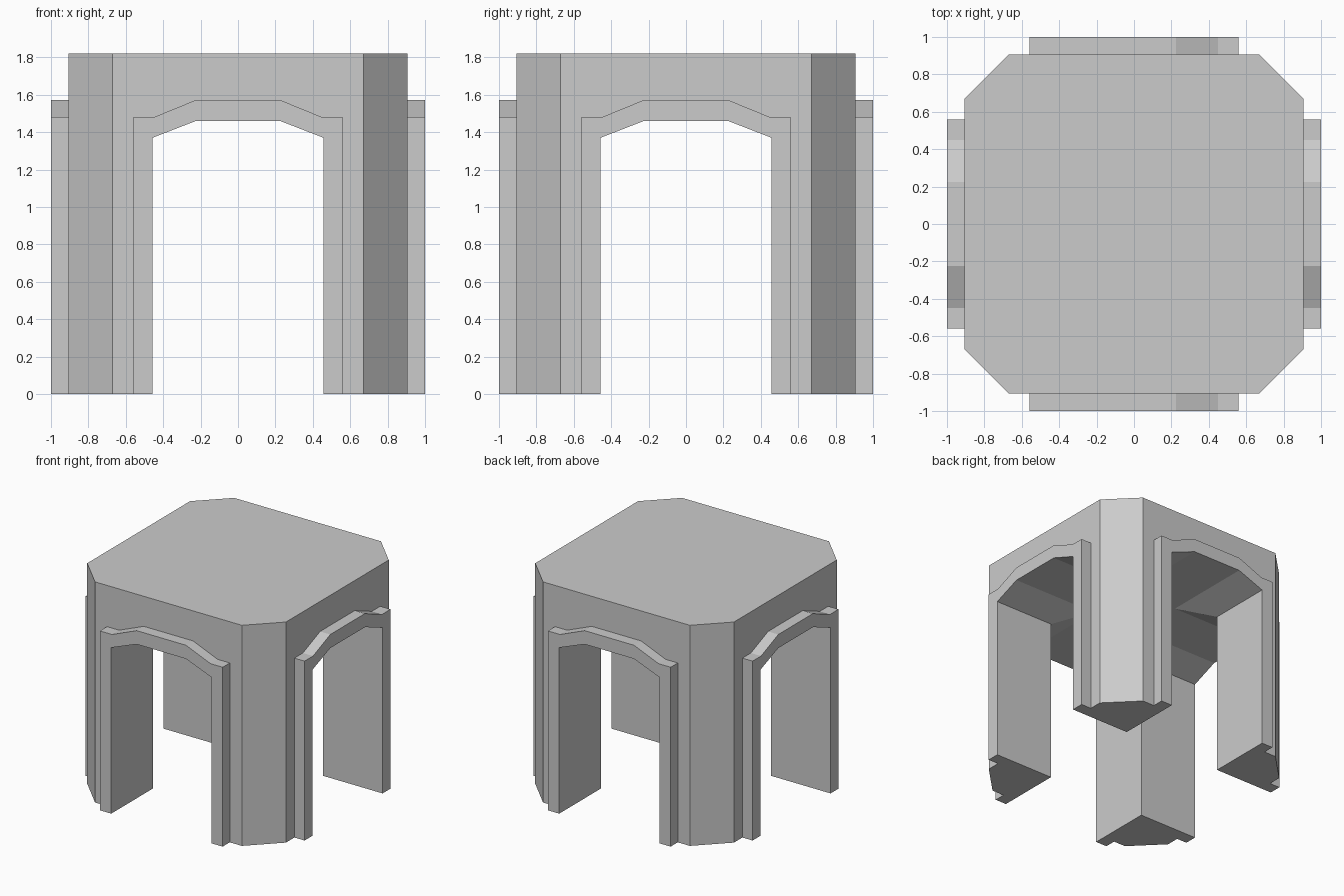
import bpy, bmesh
from mathutils import Matrix, Vector
from math import pi

if "Cube" in bpy.data.objects:
    bpy.data.objects.remove(bpy.data.objects["Cube"])

W, C, H = 0.907, 0.67, 1.82      # wall offset, chamfer start, height
# arch opening and the outer outline of its raised surround (x, z)
ARCH = [(-0.457, 0), (-0.457, 1.37), (-0.225, 1.46),
        (0.225, 1.46), (0.457, 1.37), (0.457, 0)]
RIM = [(-0.56, 0), (-0.56, 1.48), (-0.45, 1.48), (-0.225, 1.572),
       (0.225, 1.572), (0.45, 1.48), (0.56, 1.48), (0.56, 0)]


def finish(bm, name):
    bmesh.ops.remove_doubles(bm, verts=bm.verts, dist=1e-4)
    bmesh.ops.recalc_face_normals(bm, faces=bm.faces)
    mesh = bpy.data.meshes.new(name)
    bm.to_mesh(mesh)
    bm.free()
    obj = bpy.data.objects.new(name, mesh)
    bpy.context.collection.objects.link(obj)
    return obj


# Pavilion body: four identical sides meeting in a groin vault
bm = bmesh.new()


def face(pts, rot=Matrix()):
    bm.faces.new([bm.verts.new(rot @ Vector(p)) for p in pts])


rots = [Matrix.Rotation(k * pi / 2, 4, 'Z') for k in range(4)]
for r in rots:
    # wall with arched opening
    outline = [(-C, 0), *ARCH, (C, 0), (C, H), (-C, H)]
    face([(x, -W, z) for x, z in outline], r)
    # passage walls and vault strips, running in to the diagonals
    for (x0, z0), (x1, z1) in zip(ARCH, ARCH[1:]):
        face([(x0, -W, z0), (x1, -W, z1), (x1, -abs(x1), z1), (x0, -abs(x0), z0)], r)
    # chamfered corner and foot
    face([(C, -W, 0), (W, -C, 0), (W, -C, H), (C, -W, H)], r)
    a = ARCH[-1][0]
    face([(a, -a, 0), (a, -W, 0), (C, -W, 0), (W, -C, 0), (W, -a, 0)], r)
# roof and flat crown of the vault
face([r @ Vector(p) for r in rots for p in ((-C, -W, H), (C, -W, H))])
face([r @ Vector((0.225, -0.225, 1.46)) for r in rots])
finish(bm, "pavilion_body")

# Raised arch surround on each side
for side, r in zip(("front", "right", "back", "left"), rots):
    bm = bmesh.new()
    face([(x, -1, z) for x, z in RIM + ARCH[::-1]], r)
    ext = bmesh.ops.extrude_face_region(bm, geom=bm.faces[:])
    moved = [v for v in ext["geom"] if isinstance(v, bmesh.types.BMVert)]
    bmesh.ops.translate(bm, verts=moved, vec=r @ Vector((0, 1 - W, 0)))
    # open where it meets the wall
    back = [f for f in ext["geom"] if isinstance(f, bmesh.types.BMFace)]
    bmesh.ops.delete(bm, geom=back, context='FACES_ONLY')
    finish(bm, side + "_arch_surround")
